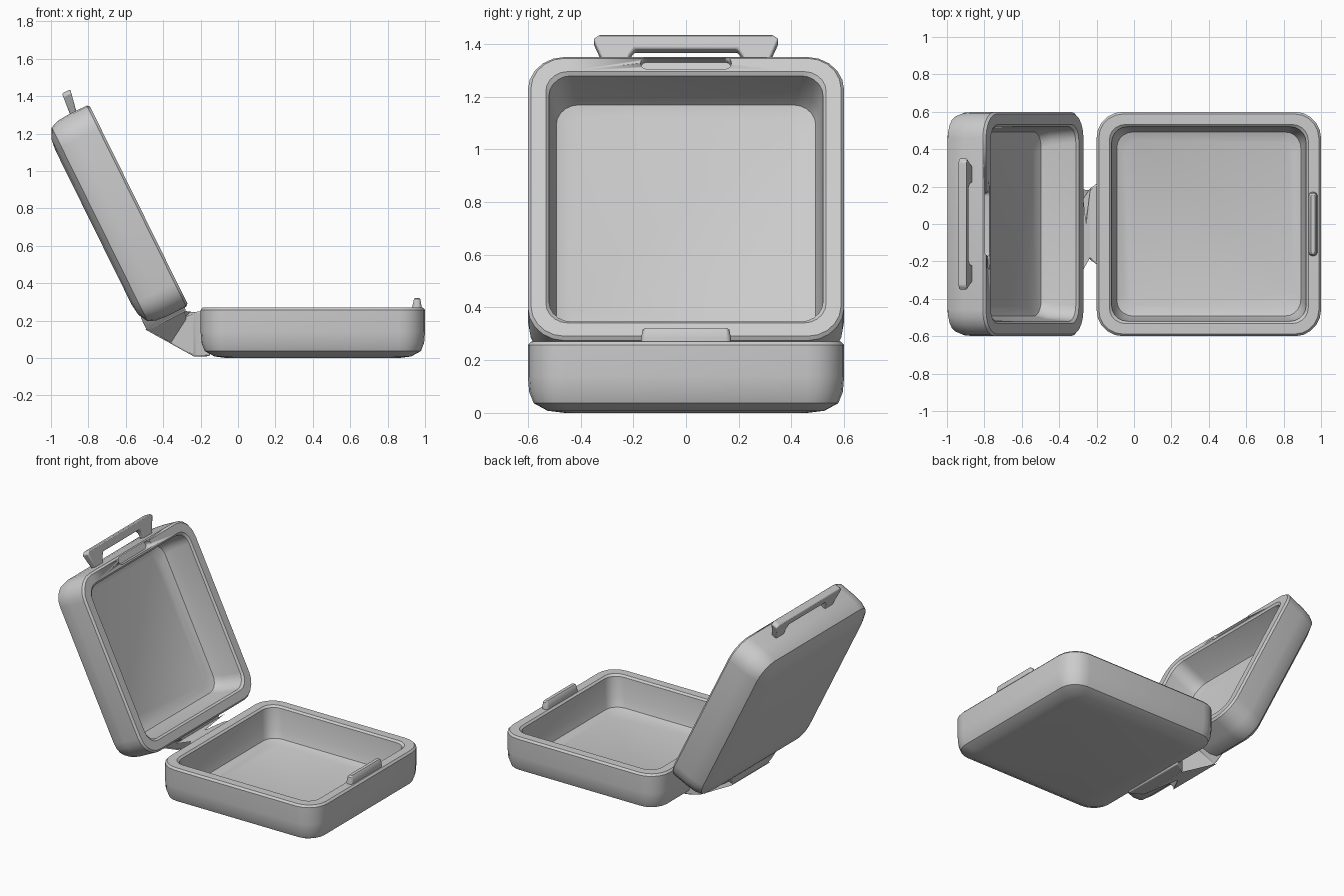
import bpy, bmesh, math
from mathutils import Matrix, Vector

if "Cube" in bpy.data.objects:
    bpy.data.objects.remove(bpy.data.objects["Cube"])

mat = bpy.data.materials.new("light_grey")
mat.use_nodes = True
GREY = (0.6, 0.6, 0.6, 1)
mat.diffuse_color = GREY
mat.node_tree.nodes["Principled BSDF"].inputs["Base Color"].default_value = GREY

SIZE, DEPTH = 1.2, 0.27          # shell side and height
TILT = math.radians(26.3)        # lid lean from vertical
u = Vector((-math.sin(TILT), 0, math.cos(TILT)))   # along the lid
n = Vector((math.cos(TILT), 0, math.sin(TILT)))    # out of the lid opening
LID = Matrix((u, n.cross(u), n)).transposed().to_4x4()
LID.translation = Vector((-0.265, 0, 0.28)) - n * DEPTH
BASE = Matrix.Translation((-0.2, 0, 0))


def finish(name, bm, matrix=Matrix(), bevel=0, angle=35):
    bmesh.ops.recalc_face_normals(bm, faces=bm.faces)
    mesh = bpy.data.meshes.new(name)
    bm.to_mesh(mesh)
    bm.free()
    obj = bpy.data.objects.new(name, mesh)
    bpy.context.collection.objects.link(obj)
    obj.matrix_world = matrix
    mesh.materials.append(mat)
    if bevel:
        mod = obj.modifiers.new("soft_edges", "BEVEL")
        mod.width, mod.segments = bevel, 2
    bpy.ops.object.select_all(action="DESELECT")
    obj.select_set(True)
    bpy.context.view_layer.objects.active = obj
    bpy.ops.object.shade_smooth_by_angle(angle=math.radians(angle))
    return obj


def loft(bm, rings):
    """Skin a list of point rings and cap both ends."""
    loops = [[bm.verts.new(p) for p in ring] for ring in rings]
    for a, b in zip(loops, loops[1:]):
        for i in range(len(a)):
            j = (i + 1) % len(a)
            bm.faces.new((a[i], a[j], b[j], b[i]))
    bm.faces.new(loops[0])
    bm.faces.new(loops[-1])


def rounded_rect(cx, hx, hy, r, z, steps=5):
    ring = []
    for k, (sx, sy) in enumerate(((1, 1), (-1, 1), (-1, -1), (1, -1))):
        for i in range(steps + 1):
            a = math.pi / 2 * (k + i / steps)
            ring.append((cx + sx * (hx - r) + r * math.cos(a),
                         sy * (hy - r) + r * math.sin(a), z))
    return ring


# Shell: inset and height, going up the outside and down into the cavity
PROFILE = [(0.14, 0), (0.075, 0.008), (0.022, 0.037), (0.005, 0.08), (0, 0.14),
           (0, 0.257), (0.012, DEPTH), (0.068, DEPTH), (0.08, 0.258),
           (0.092, 0.12), (0.108, 0.065), (0.15, 0.048)]


def shell(name, matrix):
    bm = bmesh.new()
    loft(bm, [rounded_rect(SIZE / 2, SIZE / 2 - d, SIZE / 2 - d,
                           max(0.14 - d, 0.085), z) for d, z in PROFILE])
    return finish(name, bm, matrix)


base = shell("base_shell", BASE)
lid = shell("lid_shell", LID)

# Catch tab on the base rim
bm = bmesh.new()
loft(bm, [rounded_rect(1.157, 0.024, 0.172, 0.02, 0.24),
          rounded_rect(1.157, 0.023, 0.17, 0.02, 0.285),
          rounded_rect(1.158, 0.017, 0.165, 0.016, 0.315),
          rounded_rect(1.158, 0.011, 0.155, 0.01, 0.322)])
finish("catch_tab", bm, BASE)

# Matching slot cut into the lid rim
bm = bmesh.new()
loft(bm, [rounded_rect(1.168, 0.025, 0.172, 0.024, z) for z in (0.225, 0.3)])
cutter = finish("slot_cutter", bm, LID)
cutter.hide_render = True
cutter.hide_viewport = True
cut = lid.modifiers.new("catch_slot", "BOOLEAN")
cut.operation, cut.object, cut.solver = "DIFFERENCE", cutter, "EXACT"

# Carry handle on the far end of the lid
half = [(0.225, 1.18), (0.215, 1.235), (0.195, 1.262)]
outer = [(0.33, 1.316), (0.352, 1.3), (0.3, 1.18)]
outline = half + [(-y, x) for y, x in reversed(half)]
outline += [(-y, x) for y, x in reversed(outer)] + outer
bm = bmesh.new()
rings = []
for side in (-1, 1):
    rings.append([(x, y, 0.172 + (x - 1.18) * 0.14 + side * (0.018 + (x - 1.18) * 0.05))
                  for y, x in outline])
loft(bm, rings)
finish("carry_handle", bm, LID, bevel=0.007)


# Hinge strap folding from the base up to the lid
def station(matrix, x, low, high, half_width):
    return [matrix @ Vector((x, y, z)) for y, z in
            ((-half_width, low), (half_width, low), (half_width, high), (-half_width, high))]


bm = bmesh.new()
loft(bm, [station(BASE, 0.05, 0.01, 0.25, 0.24),
          station(BASE, 0.0, 0.008, 0.25, 0.215),
          station(BASE, -0.035, 0.008, 0.245, 0.19),
          station(LID, -0.02, 0.012, 0.245, 0.19),
          station(LID, 0.01, 0.012, 0.25, 0.215),
          station(LID, 0.06, 0.014, 0.25, 0.24)])
finish("hinge_strap", bm, bevel=0.008)
